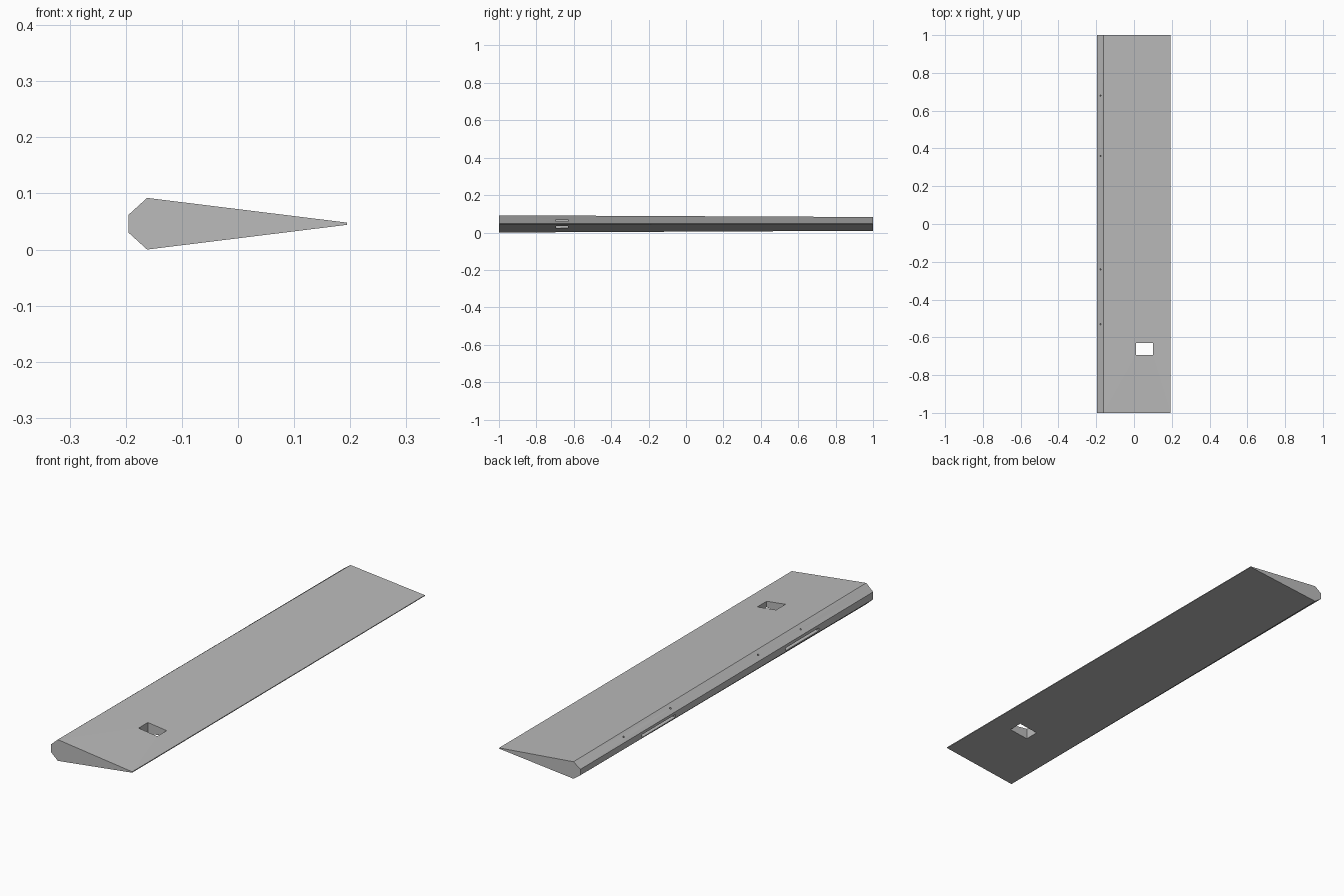
import bpy
import bmesh
from mathutils import Matrix, Vector

cube = bpy.data.objects.get("Cube")
if cube:
    bpy.data.objects.remove(cube, do_unlink=True)

grey = bpy.data.materials.new("light grey")
grey.use_nodes = True
colour = (0.5, 0.5, 0.5, 1)
grey.diffuse_color = colour
grey.node_tree.nodes["Principled BSDF"].inputs["Base Color"].default_value = colour

MID = 0.046  # height of the chord line


def add_object(name, bm):
    bmesh.ops.recalc_face_normals(bm, faces=bm.faces)
    mesh = bpy.data.meshes.new(name)
    bm.to_mesh(mesh)
    bm.free()
    mesh.materials.append(grey)
    obj = bpy.data.objects.new(name, mesh)
    bpy.context.collection.objects.link(obj)
    return obj


def box_cutter(name, centre, size):
    bm = bmesh.new()
    bmesh.ops.create_cube(bm, size=1, matrix=Matrix.Translation(centre) @ Matrix.Diagonal((*size, 1)))
    return add_object(name, bm)


def pin_cutter(name, centre):
    # short drill square to the upper nose chamfer
    turn = Vector((0, 0, 1)).rotation_difference(Vector((-0.03, 0, 0.033))).to_matrix().to_4x4()
    bm = bmesh.new()
    bmesh.ops.create_cone(bm, cap_ends=True, segments=12, radius1=0.004, radius2=0.004,
                          depth=0.03, matrix=Matrix.Translation(centre) @ turn)
    return add_object(name, bm)


# Flap body: bevelled nose and thin trailing edge, thinner toward the back end
upper = [(-0.195, 0.016), (-0.162, 0.046), (0.194, 0.002)]
profile = upper + [(x, -h) for x, h in reversed(upper)]
bm = bmesh.new()
ends = [[bm.verts.new((x, y, MID + h * scale)) for x, h in profile]
        for y, scale in ((-1, 1), (1, 0.8))]
for end in ends:
    bm.faces.new(end)
for i in range(len(profile)):
    j = (i + 1) % len(profile)
    bm.faces.new((ends[0][i], ends[0][j], ends[1][j], ends[1][i]))
flap = add_object("flap_body", bm)

# Through opening, hinge slots in the nose, and pin holes on the chamfer
cutters = [box_cutter("opening_cutter", (0.055, -0.662, MID), (0.09, 0.064, 0.3))]
for y in (-0.515, 0.465):
    cutters.append(box_cutter("hinge_slot_cutter", (-0.195, y, 0.042), (0.05, 0.23, 0.012)))
for y in (-0.53, -0.24, 0.36, 0.68):
    cutters.append(pin_cutter("pin_hole_cutter", (-0.177, y, MID + 0.031 * (0.9 - 0.1 * y))))

bpy.context.view_layer.objects.active = flap
for cutter in cutters:
    cutter.hide_render = True
    cut = flap.modifiers.new("cut", "BOOLEAN")
    cut.operation = "DIFFERENCE"
    cut.solver = "EXACT"
    cut.object = cutter
    bpy.ops.object.modifier_apply(modifier=cut.name)
    bpy.data.objects.remove(cutter, do_unlink=True)
